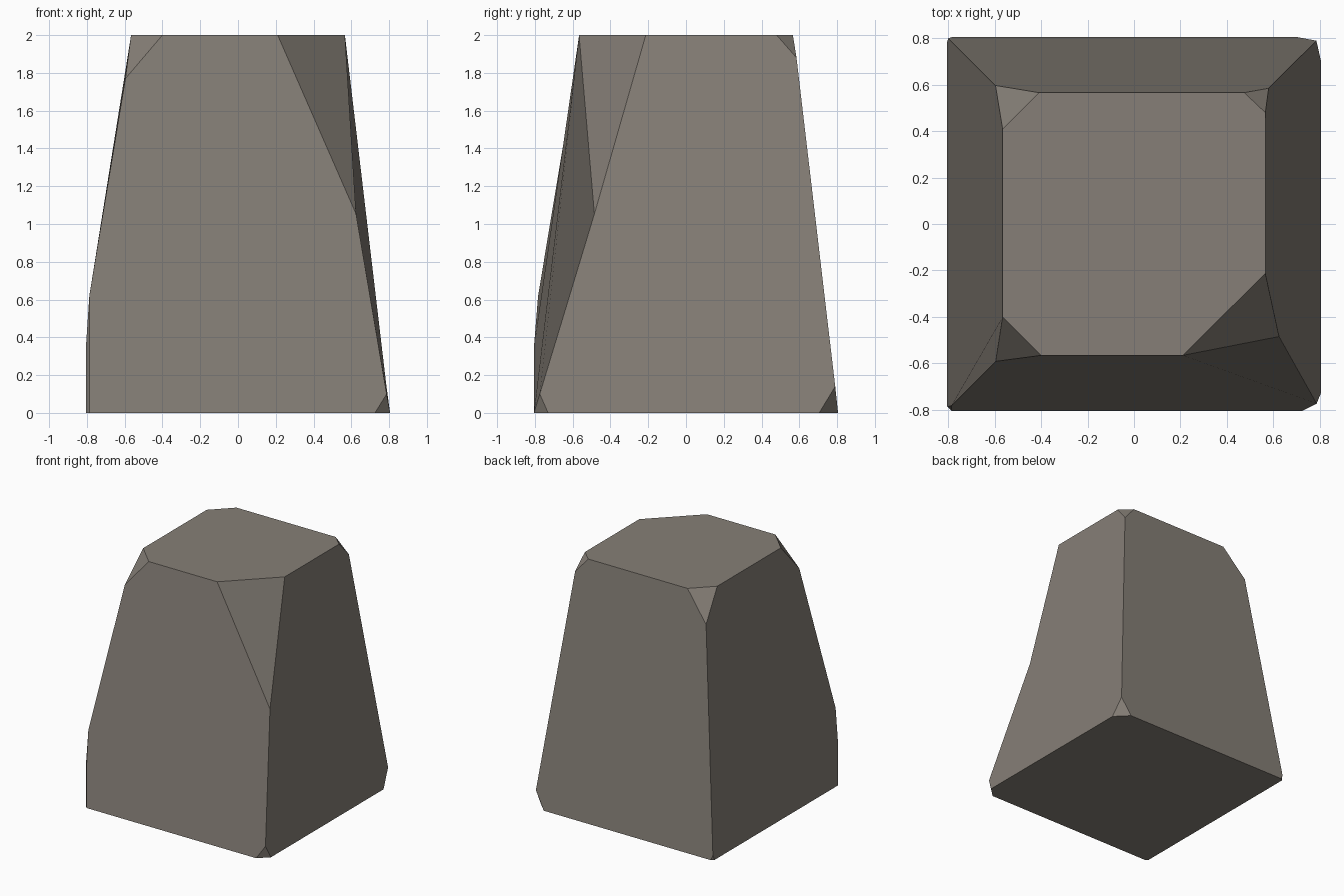
import bpy
import bmesh

if "Cube" in bpy.data.objects:
    bpy.data.objects.remove(bpy.data.objects["Cube"], do_unlink=True)

# Single stone colour
stone = bpy.data.materials.new("warm_grey_stone")
stone.use_nodes = True
colour = (0.237, 0.212, 0.184, 1)
stone.diffuse_color = colour
stone.node_tree.nodes["Principled BSDF"].inputs["Base Color"].default_value = colour

# Level: (height, half width) of the tapered block
LEVELS = {"bottom": (0, 0.805), "top": (2, 0.566)}

# Ring of corners, as signs of x and y
RING = [(-1, -1), (1, -1), (1, 1), (-1, 1)]

# Chips per ring corner: cut on the x edge, cut on the y edge, cut on the upright edge
CHIPS = {
    "bottom": [
        (0.787, 0.787, (0.787, 0.783, 0.62)),
        (0.725, 0.73, (0.787, 0.774, 0.1)),
        (0.705, 0.705, (0.786, 0.79, 0.14)),
        (0.785, 0.785, (0.8, 0.8, 0.04)),
    ],
    "top": [
        (0.4, 0.4, (0.596, 0.592, 1.77)),
        (0.21, 0.213, (0.625, 0.485, 1.053)),
        (0.475, 0.48, (0.58, 0.585, 1.88)),
        (0.41, 0.41, (0.597, 0.597, 1.77)),
    ],
}
KNEE_HEIGHT = 0.35

bm = bmesh.new()


def chip_corner(level, index):
    """Replace one block corner by three points, one on each meeting edge."""
    sx, sy = RING[index]
    height, half = LEVELS[level]
    cut_x, cut_y, (ux, uy, uz) = CHIPS[level][index]
    return {
        "x": bm.verts.new((sx * cut_x, sy * half, height)),
        "y": bm.verts.new((sx * half, sy * cut_y, height)),
        "z": bm.verts.new((sx * ux, sy * uy, uz)),
    }


corners = {level: [chip_corner(level, i) for i in range(4)] for level in LEVELS}
low, high = corners["bottom"], corners["top"]

# Upright foot of the front right corner, which bends inwards at a knee
for axis in "xy":
    foot = low[0][axis].co
    low[0]["knee_" + axis] = bm.verts.new((foot.x, foot.y, KNEE_HEIGHT))

# Corner chips and the two flat ends
for ring in corners.values():
    end = []
    for i, corner in enumerate(ring):
        outline = ("x", "y", "knee_y", "z", "knee_x")
        bm.faces.new([corner[key] for key in outline if key in corner])
        end += [corner[a] for a in ("yx" if i % 2 == 0 else "xy")]
    bm.faces.new(end)

# Four sloping walls, each outlined from its upper right chip round to its lower right one
for i in range(4):
    j = (i + 1) % 4
    axis = "xy"[i % 2]
    knee = "knee_" + axis
    outline = [high[j]["z"], high[j][axis], high[i][axis], high[i]["z"],
               low[i]["z"], low[i].get(knee), low[i][axis],
               low[j][axis], low[j].get(knee), low[j]["z"]]
    bm.faces.new([v for v in outline if v])

bmesh.ops.recalc_face_normals(bm, faces=bm.faces)
mesh = bpy.data.meshes.new("stone_block")
bm.to_mesh(mesh)
bm.free()
mesh.materials.append(stone)
block = bpy.data.objects.new("stone_block", mesh)
bpy.context.collection.objects.link(block)
